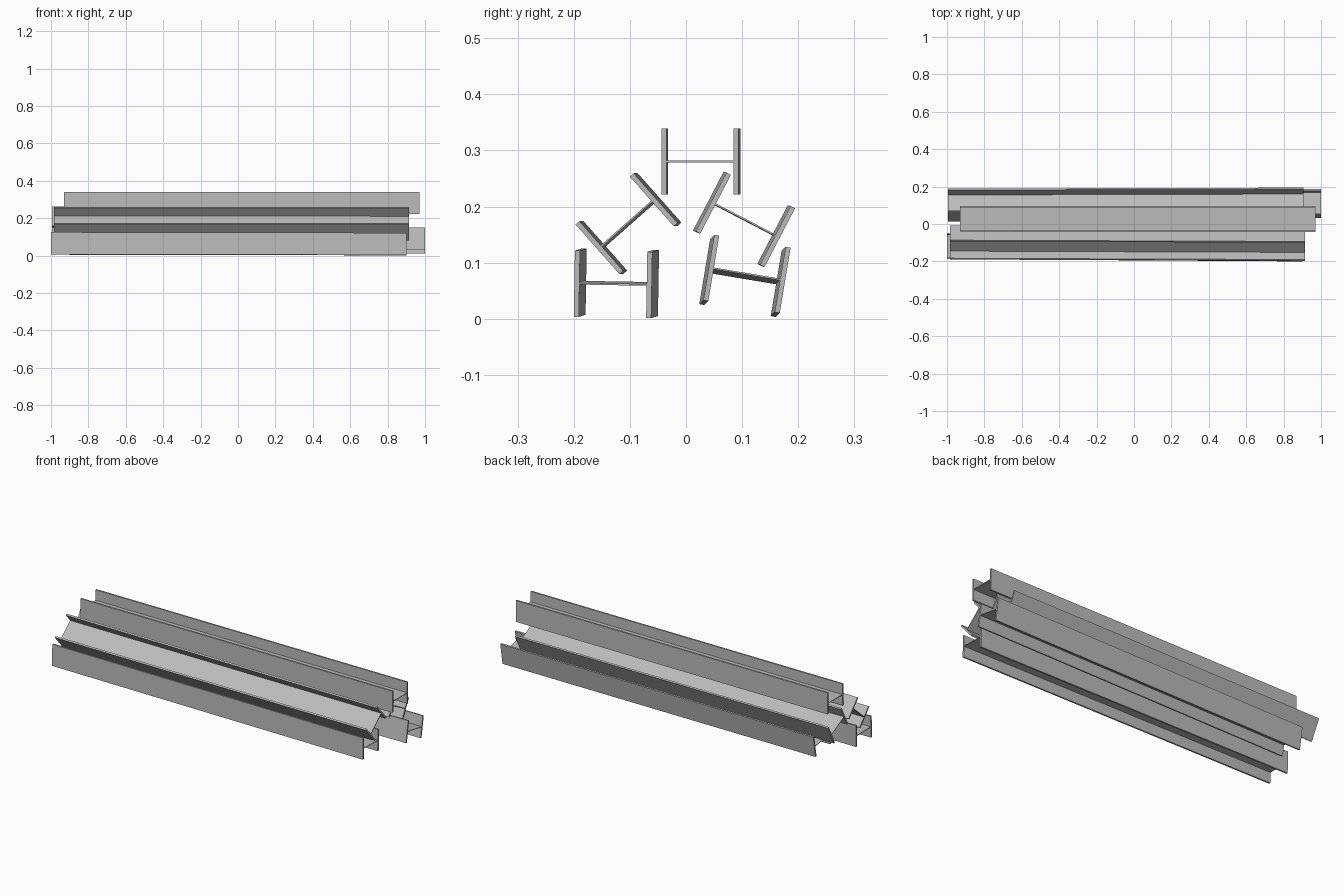
import bpy
import bmesh
from math import radians
from mathutils import Matrix, Vector

if "Cube" in bpy.data.objects:
    bpy.data.objects.remove(bpy.data.objects["Cube"], do_unlink=True)

steel = bpy.data.materials.new("plain_steel_grey")
steel.use_nodes = True
GREY = (0.5, 0.5, 0.5, 1)
steel.diffuse_color = GREY
steel.node_tree.nodes["Principled BSDF"].inputs["Base Color"].default_value = GREY

# Shared cross-section: two upright flanges joined by a thin web
WIDTH, HEIGHT, FLANGE, WEB = 0.138, 0.118, 0.009, 0.003


def h_profile():
    w, i, h, t = WIDTH / 2, WIDTH / 2 - FLANGE, HEIGHT / 2, WEB / 2
    quarter = [(w, h), (i, h), (i, t)]
    right_top = quarter
    left_top = [(-y, z) for y, z in reversed(quarter)]
    top = right_top + left_top
    return top + [(y, -z) for y, z in reversed(top)]


def beam(name, back, front, roll):
    """Sweep the section from the -x end to the +x end, rolled about x."""
    bm = bmesh.new()
    turn = Matrix.Rotation(radians(roll), 3, 'X')
    rings = []
    for end in (back, front):
        rings.append([bm.verts.new(Vector(end) + turn @ Vector((0, y, z)))
                      for y, z in h_profile()])
    a, b = rings
    n = len(a)
    for k in range(n):
        m = (k + 1) % n
        bm.faces.new((a[k], a[m], b[m], b[k]))
    # End caps: left flange, web and right flange
    for r in rings:
        bm.faces.new((r[0], r[1], r[2], r[9], r[10], r[11]))
        bm.faces.new((r[2], r[3], r[8], r[9]))
        bm.faces.new((r[3], r[4], r[5], r[6], r[7], r[8]))
    bmesh.ops.recalc_face_normals(bm, faces=bm.faces)
    mesh = bpy.data.meshes.new(name)
    bm.to_mesh(mesh)
    bm.free()
    mesh.materials.append(steel)
    obj = bpy.data.objects.new(name, mesh)
    bpy.context.collection.objects.link(obj)
    return obj


# Loose stack of five beams
beam("bottom_front_beam", (-1.0, -0.118, 0.065), (0.9, -0.130, 0.0615), -1)
beam("bottom_back_beam", (-0.9, 0.1015, 0.073), (1.0, 0.1087, 0.080), -9.5)
beam("middle_front_beam", (-0.983, -0.099, 0.170), (0.915, -0.106, 0.1695), 41.5)
beam("middle_back_beam", (-0.995, 0.101, 0.178), (0.905, 0.106, 0.1765), -27.5)
beam("top_beam", (-0.93, 0.028, 0.2805), (0.97, 0.025, 0.2805), 0)
